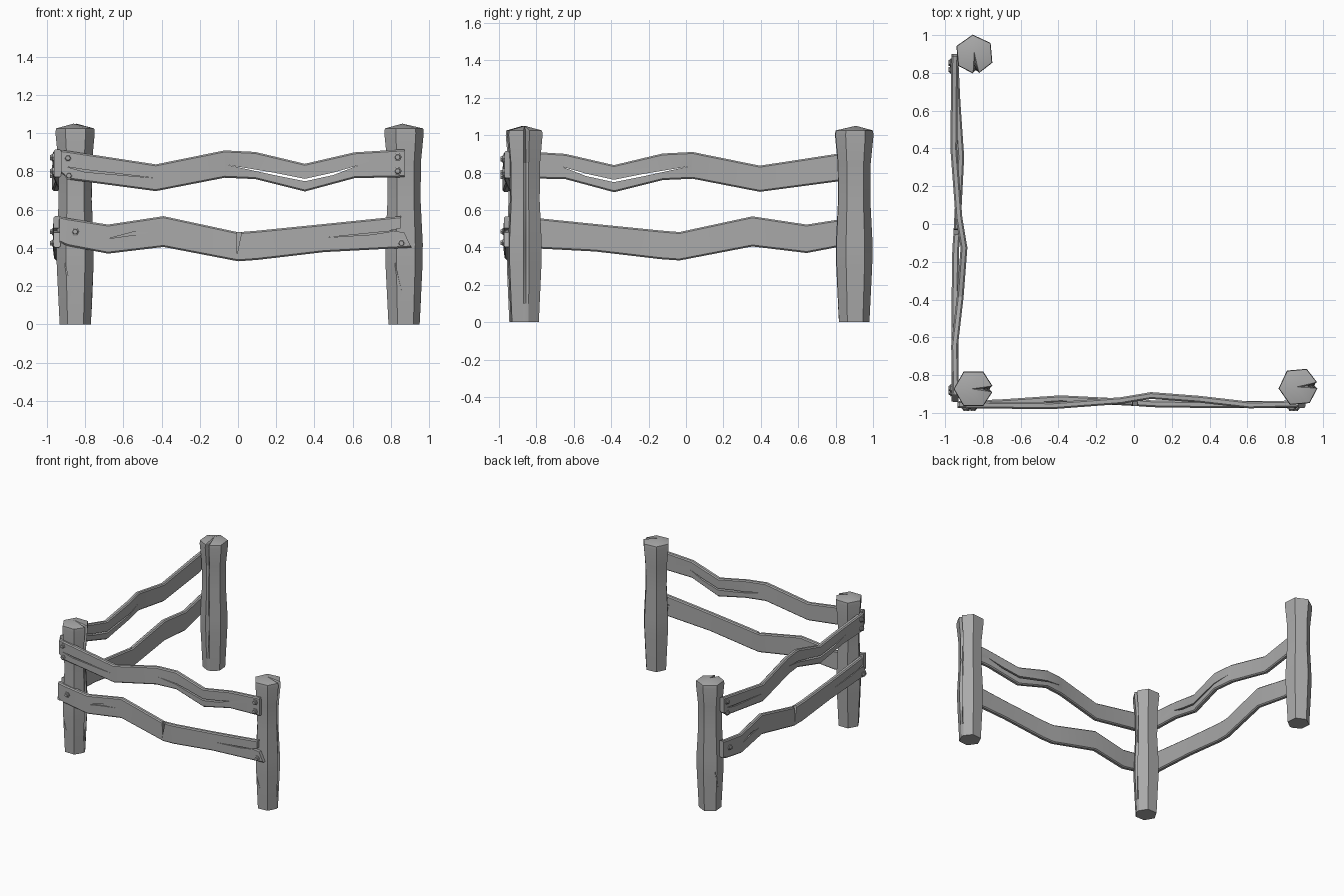
import bpy, bmesh, math
from mathutils import Matrix, Vector

if "Cube" in bpy.data.objects:
    bpy.data.objects.remove(bpy.data.objects["Cube"])

# One weathered grey for everything
grey = bpy.data.materials.new("weathered grey")
grey.use_nodes = True
grey.diffuse_color = (0.4, 0.4, 0.4, 1)
grey.node_tree.nodes["Principled BSDF"].inputs["Base Color"].default_value = grey.diffuse_color


def finish(name, bm):
    bmesh.ops.recalc_face_normals(bm, faces=bm.faces[:])
    mesh = bpy.data.meshes.new(name)
    bm.to_mesh(mesh)
    bm.free()
    mesh.materials.append(grey)
    ob = bpy.data.objects.new(name, mesh)
    bpy.context.collection.objects.link(ob)
    return ob


def select(ob):
    bpy.ops.object.select_all(action="DESELECT")
    ob.select_set(True)
    bpy.context.view_layer.objects.active = ob


def loft(bm, rings):
    loops = [[bm.verts.new(p) for p in ring] for ring in rings]
    for a, b in zip(loops, loops[1:]):
        for i in range(len(a)):
            j = (i + 1) % len(a)
            bm.faces.new((a[i], a[j], b[j], b[i]))
    return loops


def prism(name, outline, y0, y1):
    """Solid made by extruding an x-z outline along y."""
    bm = bmesh.new()
    for loop in loft(bm, [[(x, y, z) for x, z in outline] for y in (y0, y1)]):
        bm.faces.new(loop)
    return finish(name, bm)


def sliver(points, width):
    """Outline of a long crack that tapers to a point at both ends."""
    mid = points[1:-1]
    return ([points[0]] + [(x, z + width / 2) for x, z in mid] + [points[-1]]
            + [(x, z - width / 2) for x, z in reversed(mid)])


def carve(ob, cutter):
    mod = ob.modifiers.new("crack", "BOOLEAN")
    mod.object, mod.operation, mod.solver = cutter, "DIFFERENCE", "EXACT"
    select(ob)
    bpy.ops.object.modifier_apply(modifier=mod.name)
    bpy.data.objects.remove(cutter)


def smooth(ob):
    select(ob)
    bpy.ops.object.shade_smooth_by_angle(angle=math.radians(25))


# Plank: stations of (x, bottom, top, y), with chamfered long edges
def plank(name, stations, cracks):
    bm = bmesh.new()
    t, c = 0.018, 0.008
    rings = [[(x, y - t, lo + c), (x, y - t + c, lo), (x, y + t - c, lo), (x, y + t, lo + c),
              (x, y + t, hi - c), (x, y + t - c, hi), (x, y - t + c, hi), (x, y - t, hi - c)]
             for x, lo, hi, y in stations]
    loops = loft(bm, rings)
    bm.faces.new(loops[0])
    bm.faces.new(loops[-1])
    ob = finish(name, bm)
    for outline, y0, y1 in cracks:
        carve(ob, prism("crack_cutter", outline, y0, y1))
    smooth(ob)
    return ob


# Post: six sides, a pointed top and a split running down one corner
def post(name):
    bm = bmesh.new()
    levels = [(0, .083, .08), (.1, .088, .086), (.3, .098, .075), (.42, .1, .075),
              (.65, .088, .083), (.85, .09, .07), (1.0, .105, .05), (1.025, .102, .045)]
    rings = []
    for z, r, split in levels:
        polar = [(-9, r * .97), (0, split), (9, r * .97)] + [(a, r) for a in range(60, 360, 60)]
        rings.append([(d * math.cos(math.radians(a)), d * math.sin(math.radians(a)), z)
                      for a, d in polar])
    loops = loft(bm, rings)
    bm.faces.new(loops[0])
    tip = bm.verts.new((-.01, 0, 1.05))
    top = loops[-1]
    for i, v in enumerate(top):
        bm.faces.new((v, top[(i + 1) % len(top)], tip))
    ob = finish(name, bm)
    # slanting gash low on the front corner
    carve(ob, prism("gash_cutter", sliver([(-.075, .46), (-.05, .28), (-.02, .17)], .03), -.2, -.075))
    smooth(ob)
    return ob


# Bolt: faceted domed head on a washer
def bolt(name, x, y, z):
    bm = bmesh.new()
    rings = [[(x + r * math.cos(k * math.tau / 6), y - d, z + r * math.sin(k * math.tau / 6))
              for k in range(6)] for r, d in ((.021, -.01), (.022, .004), (.015, .007), (.013, .016))]
    loops = loft(bm, rings)
    bm.faces.new(loops[0])
    bm.faces.new(loops[-1])
    return finish(name, bm)


def fence_side(side):
    through = (-1.1, -.8)
    parts = [plank(side + "_upper_rail", [
        (-.925, .79, .912, -.955), (-.88, .757, .906, -.958), (-.43, .697, .837, -.962),
        (-.07, .767, .91, -.935), (.09, .76, .902, -.908), (.35, .695, .84, -.928),
        (.61, .765, .9, -.958), (.87, .77, .916, -.952)], [
        (sliver([(-.06, .835), (.2, .785), (.35, .755), (.5, .788), (.63, .832)], .013), *through),
        (sliver([(-.9, .825), (-.8, .803), (-.43, .765)], .012), -1.1, -.965)])]
    parts.append(plank(side + "_lower_rail", [
        (-.935, .43, .565, -.955), (-.89, .41, .555, -.955), (-.68, .37, .522, -.945),
        (-.39, .405, .566, -.925), (0, .33, .482, -.945), (.1, .337, .49, -.952),
        (.45, .378, .525, -.957), (.91, .402, .572, -.955)], [
        ([(-.012, .52), (-.004, .43), (-.006, .36), (.012, .45), (.028, .52)], -1.1, -.94),
        (sliver([(-.68, .448), (-.55, .475), (-.4, .482)], .016), -1.1, -.945),
        (sliver([(.47, .455), (.7, .474), (.84, .492)], .009), -1.1, -.962),
        ([(.852, .62), (.852, .503), (.8, .492), (.87, .48), (.908, .4), (1, .39), (1, .62)], *through)]))
    spots = [(-.89, .87), (-.885, .778), (.835, .875), (.835, .802), (-.852, .485), (.855, .425)]
    for i, (x, z) in enumerate(spots):
        parts.append(bolt(f"{side}_bolt_{i + 1}", x, -.975, z))
    return parts


def place(objects, move, turn=0):
    for ob in objects:
        ob.data.transform(Matrix.Translation(Vector(move)) @ Matrix.Rotation(math.radians(turn), 4, "Z"))


# Two runs of rails meeting at the corner post
place(fence_side("front"), (0, 0, 0))
place(fence_side("right"), (.008, -.035, 0), -90)

place([post("corner_post")], (-.85, -.873, 0))
place([post("front_left_post")], (.87, -.862, 0), 5)
place([post("back_right_post")], (-.845, .898, 0), -85)
